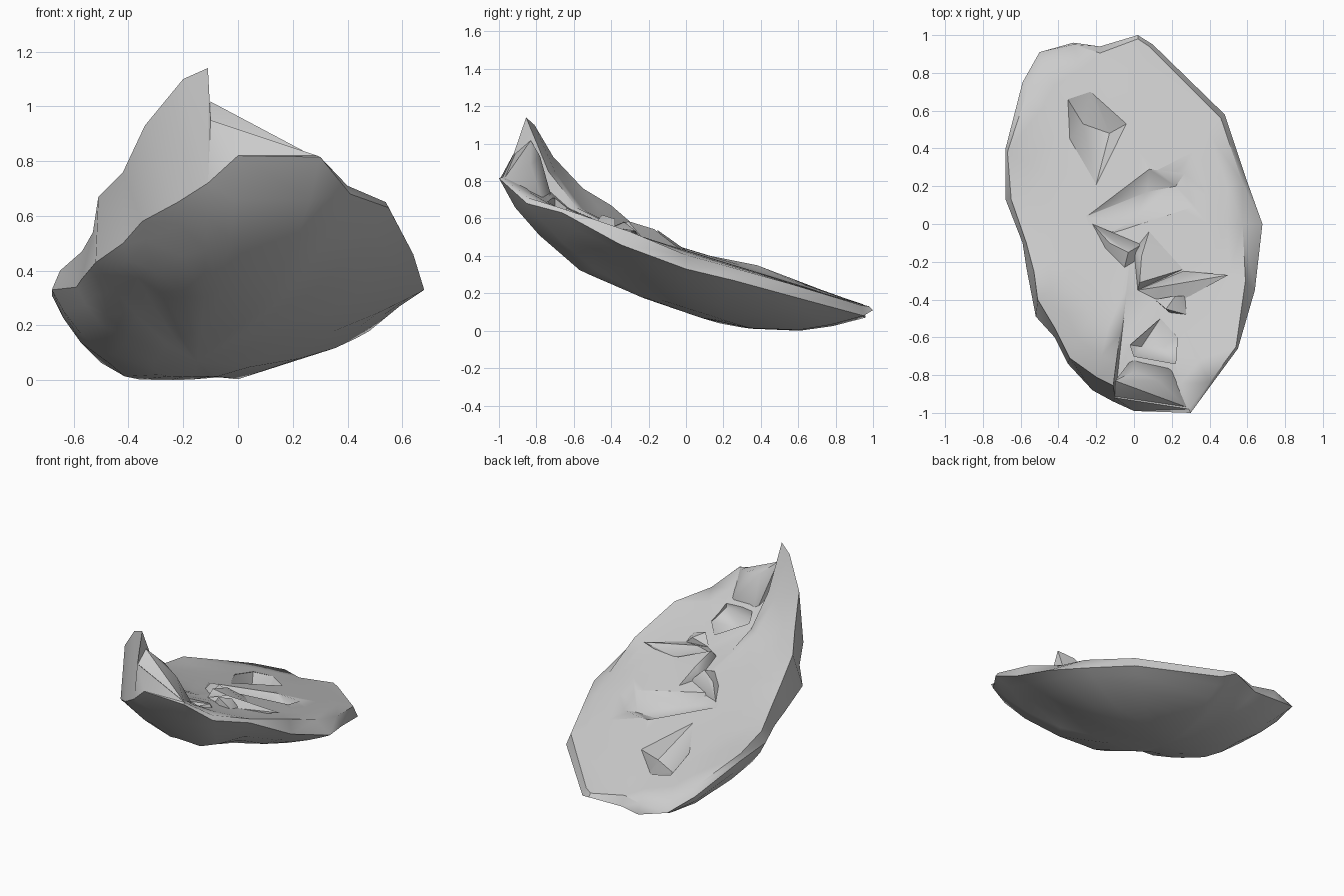
import bpy, bmesh

if "Cube" in bpy.data.objects:
    bpy.data.objects.remove(bpy.data.objects["Cube"])

grey = bpy.data.materials.new("shell grey")
grey.diffuse_color = (0.6, 0.6, 0.6, 1)
grey.use_nodes = True
grey.node_tree.nodes["Principled BSDF"].inputs["Base Color"].default_value = grey.diffuse_color

# Rim stations: outer belt point, then inner crest point
RIM = [
    (.02, 1.0, .11, .02, .98, .13), (-.18, .94, .08, -.18, .905, .14),
    (-.32, .96, .07, -.32, .95, .14), (-.50, .91, .11, -.49, .86, .17),
    (-.59, .75, .18, -.56, .72, .22), (-.68, .40, .31, -.67, .38, .35),
    (-.68, .13, .33, -.65, .13, .40), (-.59, -.10, .34, -.57, -.10, .47),
    (-.57, -.23, .37, -.53, -.25, .54), (-.52, -.49, .43, -.51, -.40, .67),
    (-.42, -.60, .50, -.42, -.55, .76), (-.35, -.74, .58, -.34, -.71, .93),
    (-.22, -.88, .65, -.20, -.81, 1.1), (-.11, -.94, .72, -.11, -.855, 1.14),
    (0, -.99, .82, -.10, -.92, .95), (.30, -1.0, .815, .29, -.98, .82),
    (.41, -.85, .68, .40, -.84, .71), (.55, -.66, .63, .54, -.65, .65),
    (.64, -.35, .46, .59, -.30, .53), (.68, 0, .33, .575, 0, .405),
    (.59, .25, .27, .575, .22, .345), (.48, .58, .18, .46, .56, .25),
    (.10, .95, .08, .08, .94, .135)]
KEEL = [(-1, .82), (-.89, .62), (-.76, .49), (-.55, .31), (-.3, .21),
        (-.2, .16), (.2, .03), (.5, -.01), (.7, .0), (1, .07)]


def keel(y):
    for (a, za), (b, zb) in zip(KEEL, KEEL[1:]):
        if y <= b:
            return za + (zb - za) * (y - a) / (b - a)
    return KEEL[-1][1]


def plane(y):
    return .43 - .31 * y


def clamp(t):
    return max(0, min(1, t))


def under(p, f):
    x, y = p[0] * f - .15 * (1 - f), p[1] * f + .08 * (1 - f)
    power = 1.8 + 2.2 * clamp((-p[0] - .1) / .45) * clamp((p[1] + .6) / .5)
    return x, y, max(0, keel(y) + (p[2] - keel(p[1])) * f ** power)


def finish(name, bm):
    bmesh.ops.recalc_face_normals(bm, faces=bm.faces)
    me = bpy.data.meshes.new(name)
    bm.to_mesh(me)
    bm.free()
    me.materials.append(grey)
    ob = bpy.data.objects.new(name, me)
    bpy.context.collection.objects.link(ob)
    return ob


# Shell body: rings from the underside, around the rim, into the dished top
n = len(RIM)
belt = [r[:3] for r in RIM]
crest = [r[3:] for r in RIM]
rise = [p[2] - plane(p[1]) for p in crest]
soft = [(rise[i - 1] + 2 * rise[i] + rise[(i + 1) % n]) / 4 for i in range(n)]


def inner(f, lift):
    return [(x * f, y * f, plane(y * f) + s * lift) for (x, y, z), s in zip(crest, soft)]


rings = [[under(p, f) for p in belt] for f in (.3, .6, .8, .92)]
rings += [belt, crest, inner(.86, .5), inner(.68, .12), inner(.4, 0)]
bm = bmesh.new()
vs = [[bm.verts.new(p) for p in ring] for ring in rings]
for a, b in zip(vs, vs[1:]):
    for i in range(n):
        j = (i + 1) % n
        bm.faces.new((a[i], a[j], b[j], b[i]))
for ring, tip in ((vs[0], (-.15, .08, keel(.08))), (vs[-1], (0, 0, plane(0)))):
    c = bm.verts.new(tip)
    for i in range(n):
        bm.faces.new((ring[i], ring[(i + 1) % n], c))
bmesh.ops.triangulate(bm, faces=bm.faces)
shell = finish("shell", bm)


def solid(name, outline, peak, base):
    """Closed faceted lump: outline offset from the top plane, peaks on the far side."""
    bm = bmesh.new()
    for x, y in outline:
        bm.verts.new((x, y, plane(y) + base))
        bm.verts.new((x, y, plane(y)))
    for x, y, h in peak:
        bm.verts.new((x, y, plane(y) + h))
    hull = bmesh.ops.convex_hull(bm, input=bm.verts)
    junk = {g for k in ("geom_interior", "geom_unused") for g in hull[k]
            if isinstance(g, bmesh.types.BMVert)}
    bmesh.ops.delete(bm, geom=list(junk), context="VERTS")
    return finish(name, bm)


# Fold standing behind the front lip
solid("front_fold", [(-.08, -.82), (0, -.70), (.12, -.76), (.22, -.76), (.22, -.84)],
      [(-.1, -.83, .33), (-.1, -.915, .23), (0, -.78, .26), (.13, -.83, .2),
       (0, -.97, .09), (.28, -.97, .085)], -.02)

# Pits cut into the dished top
pits = [
    ("back_pit", [(-.35, .66), (-.23, .70), (-.04, .53), (-.20, .21), (-.34, .45)],
     [(-.27, .53, -.09), (-.13, .48, -.08)]),
    ("middle_pit", [(-.25, .04), (.08, .29), (.27, .27), (.31, .09), (-.15, -.06)],
     [(0, .02, -.07), (.07, .17, -.08), (.22, .2, -.05)]),
    ("front_pit", [(-.02, -.64), (.14, -.50), (.23, -.60), (.22, -.74), (.0, -.70)],
     [(.04, -.65, -.05), (.16, -.65, -.04)])]
for name, outline, low in pits:
    cutter = solid(name + "_cutter", outline, low, .25)
    mod = shell.modifiers.new(name, "BOOLEAN")
    mod.operation, mod.solver, mod.object = "DIFFERENCE", "EXACT", cutter
    cutter.hide_render = True
    cutter.hide_viewport = True

bpy.context.view_layer.update()
dg = bpy.context.evaluated_depsgraph_get()
cut = bpy.data.meshes.new_from_object(shell.evaluated_get(dg))
shell.modifiers.clear()
shell.data = cut

# Raised folds near the middle
solid("fold", [(.08, -.04), (.26, -.24), (.02, -.35), (0, -.14)],
      [(.04, -.17, .06), (.03, -.31, .06)], -.04)
solid("thin_spike", [(.02, -.35), (.12, -.40), (.28, -.39), (.26, -.25)],
      [(.50, -.27, .02), (.15, -.33, .05)], -.04)
solid("low_fold", [(.11, -.40), (.27, -.38), (.28, -.48), (.19, -.47)],
      [(.17, -.45, .05), (.22, -.38, .05)], -.04)
solid("small_fold", [(-.22, -.0), (-.15, -.13), (-.05, -.23), (.0, -.2), (.04, -.11)],
      [(-.13, -.1, .04), (-.03, -.15, .06)], -.04)

# Smooth shading with sharp creases
for ob in bpy.context.collection.objects:
    ob.select_set(not ob.hide_render)
bpy.context.view_layer.objects.active = shell
bpy.ops.object.shade_smooth_by_angle(angle=.7)
